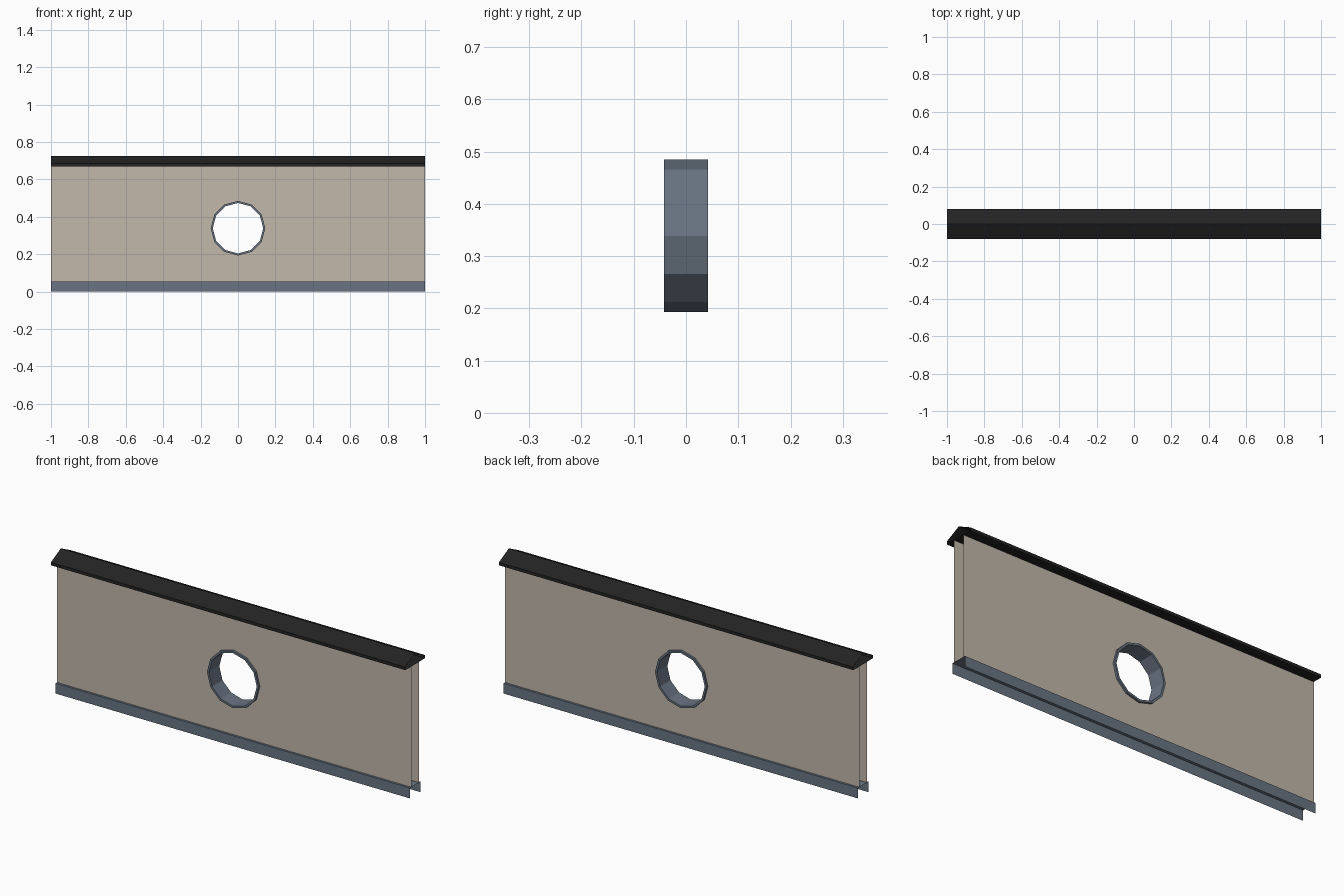
import bpy, bmesh, math

if "Cube" in bpy.data.objects:
    bpy.data.objects.remove(bpy.data.objects["Cube"])

def material(name, rgb):
    m = bpy.data.materials.new(name)
    m.diffuse_color = (*rgb, 1)
    m.use_nodes = True
    m.node_tree.nodes["Principled BSDF"].inputs["Base Color"].default_value = m.diffuse_color
    return m

BEIGE = material("beige panel", (0.54, 0.475, 0.405))
SLATE = material("slate trim", (0.14, 0.175, 0.225))
BLACK = material("black cap", (0.017, 0.017, 0.017))
CZ = 0.339  # height of the porthole centre

def finish(bm, name, mat):
    me = bpy.data.meshes.new(name)
    bm.to_mesh(me)
    bm.free()
    me.materials.append(mat)
    ob = bpy.data.objects.new(name, me)
    bpy.context.collection.objects.link(ob)
    return ob

def circle(bm, r, y, n=12):
    return [bm.verts.new((r * math.cos(a), y, CZ + r * math.sin(a)))
            for a in (2 * math.pi * i / n for i in range(n))]

def extrusion(name, profile, mat, closed):
    """Open-ended strip along x from a (y, z) profile."""
    bm = bmesh.new()
    a, b = ([bm.verts.new((x, y, z)) for y, z in profile] for x in (-1, 1))
    n = len(profile)
    for i in range(n if closed else n - 1):
        j = (i + 1) % n
        bm.faces.new((a[i], a[j], b[j], b[i]))
    return finish(bm, name, mat)

def panel(name, y):
    """Wall sheet with a twelve-sided hole."""
    bm = bmesh.new()
    outer = [bm.verts.new((x, y, z)) for x, z in
             ((-1, 0.053), (1, 0.053), (1, 0.67), (-1, 0.67))]
    edges = []
    for loop in (outer, circle(bm, 0.141, y)):
        edges += [bm.edges.new((loop[i - 1], loop[i])) for i in range(len(loop))]
    bmesh.ops.triangle_fill(bm, edges=edges, use_beauty=True,
                            normal=(0, math.copysign(1, y), 0))
    for f in bm.faces:
        f.normal_update()
        if f.normal.y * y < 0:
            f.normal_flip()
    return finish(bm, name, BEIGE)

# Wall sheets
panel("front_panel", -0.031)
panel("back_panel", 0.031)

# Base channel, open underneath
extrusion("base_trim", [(0.042, 0), (0.042, 0.053), (-0.042, 0.053), (-0.042, 0)],
          SLATE, False)

# Pitched cap
extrusion("top_cap", [(0.08, 0.669), (0.08, 0.685), (0, 0.725),
                      (-0.08, 0.685), (-0.08, 0.669)], BLACK, True)

# Porthole ring
bm = bmesh.new()
rings = [circle(bm, r, y) for r, y in
         ((0.146, -0.042), (0.146, 0.042), (0.135, 0.042), (0.135, -0.042))]
for k in range(4):
    p, q = rings[k], rings[(k + 1) % 4]
    for i in range(12):
        j = (i + 1) % 12
        bm.faces.new((p[i], q[i], q[j], p[j]))
bmesh.ops.recalc_face_normals(bm, faces=bm.faces)
finish(bm, "porthole_ring", SLATE)
